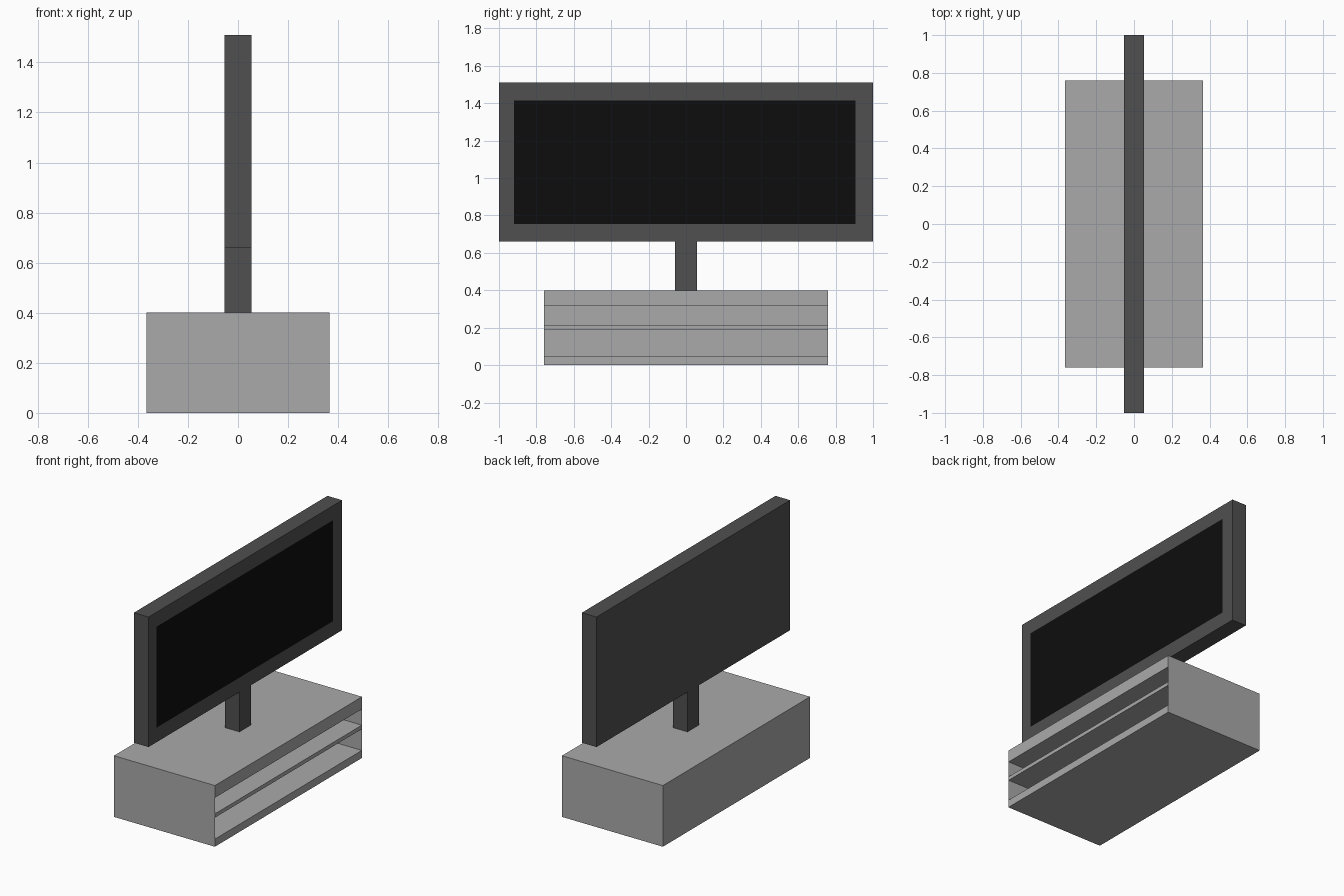
import bpy
import bmesh
from mathutils import Vector

if "Cube" in bpy.data.objects:
    bpy.data.objects.remove(bpy.data.objects["Cube"])


def material(name, value):
    mat = bpy.data.materials.new(name)
    mat.diffuse_color = (value, value, value, 1)
    mat.use_nodes = True
    mat.node_tree.nodes["Principled BSDF"].inputs["Base Color"].default_value = mat.diffuse_color
    return mat


GREY = material("cabinet grey", 0.40)
CHARCOAL = material("frame charcoal", 0.08)
BLACK = material("screen black", 0.004)


def add_object(name, bm, *mats):
    bmesh.ops.recalc_face_normals(bm, faces=bm.faces)
    mesh = bpy.data.meshes.new(name)
    bm.to_mesh(mesh)
    bm.free()
    for mat in mats:
        mesh.materials.append(mat)
    obj = bpy.data.objects.new(name, mesh)
    bpy.context.collection.objects.link(obj)
    return obj


def box(lo, hi):
    bm = bmesh.new()
    bmesh.ops.create_cube(bm, size=1)
    lo, hi = Vector(lo), Vector(hi)
    for v in bm.verts:
        v.co = (lo + hi) / 2 + v.co * (hi - lo)
    return bm


# Cabinet shelves: comb-shaped profile with two slots open to +x, extruded along y
W, L, H, BACK = 0.365, 0.76, 0.40, -0.36
profile = [(-W, 0), (W, 0)]
for low, high in ((0.05, 0.19), (0.215, 0.32)):
    profile += [(W, low), (BACK, low), (BACK, high), (W, high)]
profile += [(W, H), (-W, H)]
bm = bmesh.new()
face = bm.faces.new([bm.verts.new((x, -L + 0.002, z)) for x, z in profile])
new = bmesh.ops.extrude_face_region(bm, geom=[face])["geom"]
bmesh.ops.translate(bm, vec=(0, 2 * L - 0.004, 0),
                    verts=[g for g in new if isinstance(g, bmesh.types.BMVert)])
add_object("cabinet_shelves", bm, GREY)

# Very thin end panels closing the shelf slots
for name, y in (("cabinet_end_front", -L), ("cabinet_end_back", L - 0.002)):
    add_object(name, box((-W, y, 0), (W, y + 0.002, H)), GREY)

# Stand post
T = 0.053
add_object("stand_post", box((-T, -0.06, H), (T, 0.06, 0.66)), CHARCOAL)

# Television body, with the flush screen cut into its +x face
Y0, Y1, Z0, Z1 = -0.92, 0.907, 0.755, 1.415
bm = box((-T, -1, 0.66), (T, 1, 1.51))
for co, no in (((0, Y0, 0), (0, 1, 0)), ((0, Y1, 0), (0, 1, 0)),
               ((0, 0, Z0), (0, 0, 1)), ((0, 0, Z1), (0, 0, 1))):
    bmesh.ops.bisect_plane(bm, geom=bm.verts[:] + bm.edges[:] + bm.faces[:],
                           plane_co=co, plane_no=no)
for f in bm.faces:
    c = f.calc_center_median()
    f.material_index = int(c.x > T - 0.001 and Y0 < c.y < Y1 and Z0 < c.z < Z1)
add_object("television", bm, CHARCOAL, BLACK)
